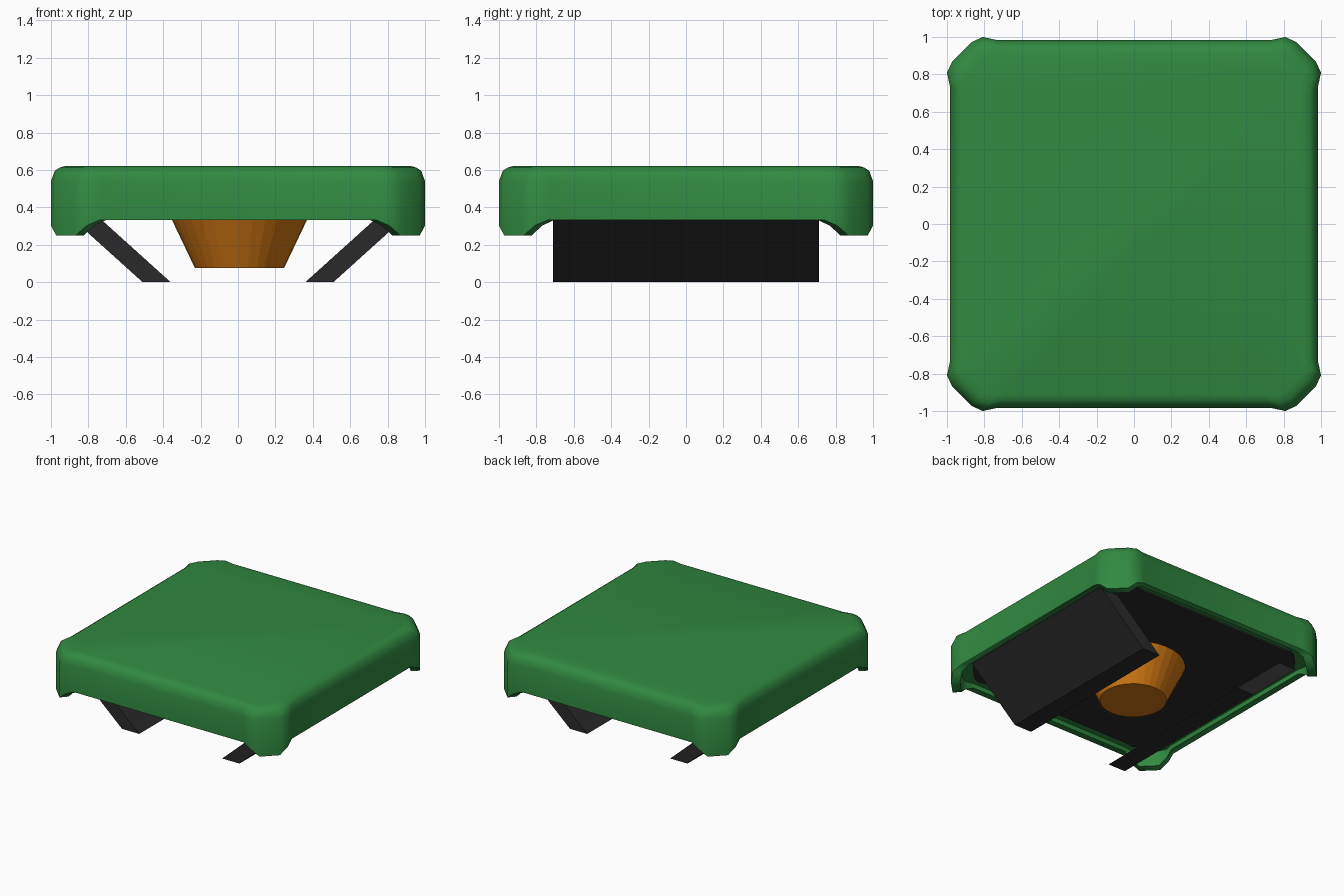
import bpy, bmesh, math
from mathutils import Matrix, Vector

if "Cube" in bpy.data.objects:
    bpy.data.objects.remove(bpy.data.objects["Cube"], do_unlink=True)


def material(name, rgb):
    mat = bpy.data.materials.new(name)
    mat.use_nodes = True
    mat.diffuse_color = (*rgb, 1)
    mat.node_tree.nodes["Principled BSDF"].inputs["Base Color"].default_value = (*rgb, 1)
    return mat


GREEN = material("green", (0.03, 0.25, 0.052))
ORANGE = material("orange", (0.62, 0.18, 0.006))
BLACK = material("near_black", (0.023, 0.023, 0.023))


def finish(name, bm, mat):
    bmesh.ops.recalc_face_normals(bm, faces=bm.faces)
    mesh = bpy.data.meshes.new(name)
    bm.to_mesh(mesh)
    bm.free()
    mesh.materials.append(mat)
    obj = bpy.data.objects.new(name, mesh)
    bpy.context.collection.objects.link(obj)
    return obj


def loft(name, rings, mat):
    """Skin a list of closed rings and cap both ends."""
    bm = bmesh.new()
    rows = [[bm.verts.new(p) for p in ring] for ring in rings]
    n = len(rows[0])
    for a, b in zip(rows, rows[1:]):
        for i in range(n):
            j = (i + 1) % n
            bm.faces.new((a[i], a[j], b[j], b[i]))
    bm.faces.new(rows[0])
    bm.faces.new(rows[-1])
    return finish(name, bm, mat)


# Shell outline: one corner (x, y, lower rim height) turned four times
corner = [(0.985, 0.74, 0.333), (1.0, 0.81, 0.302), (0.972, 0.868, 0.25),
          (0.868, 0.972, 0.25), (0.81, 1.0, 0.302), (0.74, 0.985, 0.333)]
outline = []
for quarter in range(4):
    turn = Matrix.Rotation(quarter * math.pi / 2, 3, "Z")
    outline += [turn @ Vector(point) for point in corner]


def ring(scale, height=None):
    return [(x * scale, y * scale, z if height is None else height) for x, y, z in outline]


# Shell: inner ledge, inner wall, rim, outer wall, rounded shoulder, flat top
shell = loft("shell", [ring(0.87, 0.365), ring(0.945, 0.365), ring(0.95), ring(1),
                       ring(1, 0.54), ring(0.98, 0.595), ring(0.955, 0.612),
                       ring(0.92, 0.622)], GREEN)
bpy.ops.object.select_all(action="DESELECT")
shell.select_set(True)
bpy.context.view_layer.objects.active = shell
bpy.ops.object.shade_smooth_by_angle(angle=math.radians(50))

# Underside panel
loft("underside_panel", [ring(0.88, 0.352), ring(0.88, 0.37)], BLACK)

# Slanted legs, mirrored left and right
for side, name in ((1, "left_leg"), (-1, "right_leg")):
    profile = [(0.36, 0), (0.51, 0), (0.907, 0.358), (0.757, 0.358)]
    loft(name, [[(side * x, y, z) for x, z in profile] for y in (-0.71, 0.71)], BLACK)

# Tapered centre plug
bm = bmesh.new()
bmesh.ops.create_cone(bm, cap_ends=True, segments=32, radius1=0.238, radius2=0.374,
                      depth=0.285, matrix=Matrix.Translation((0.008, 0, 0.2175)))
finish("centre_plug", bm, ORANGE)
